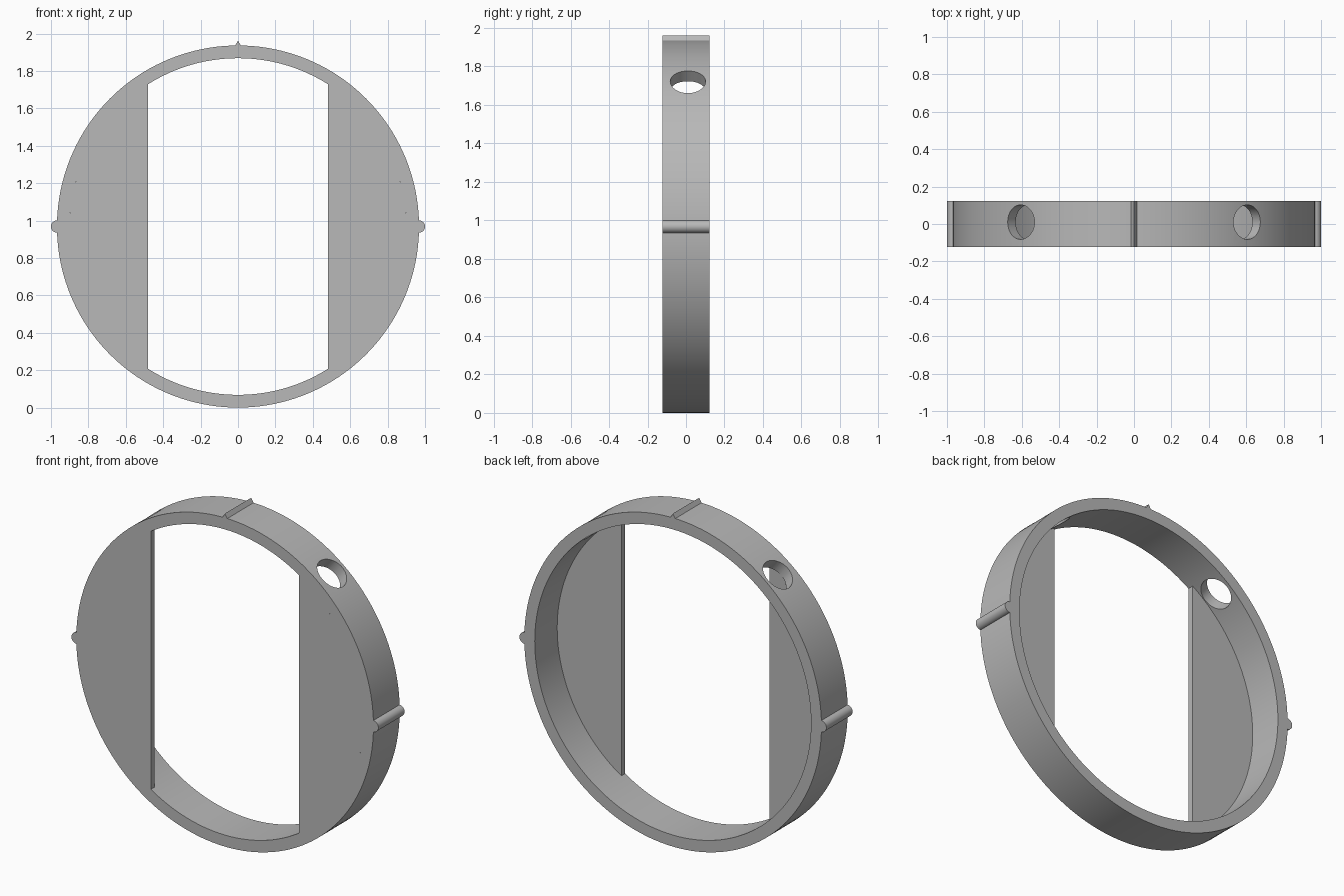
import bpy, bmesh
from math import sin, cos, acos, radians, pi
from mathutils import Matrix, Vector

if "Cube" in bpy.data.objects:
    bpy.data.objects.remove(bpy.data.objects["Cube"], do_unlink=True)

R_OUT, R_IN = 0.968, 0.90      # ring radii
HALF = 0.122                   # half depth of the ring
PLATE = 0.035                  # thickness of the side plates
EDGE = 0.482                   # inner straight edge of the plates
SEGS = 160
CENTRE = Vector((0, 0, R_OUT))

grey = bpy.data.materials.new("plain grey")
grey.use_nodes = True
colour = (0.48, 0.48, 0.48, 1)
grey.diffuse_color = colour
grey.node_tree.nodes["Principled BSDF"].inputs["Base Color"].default_value = colour


def finish(name, bm):
    bmesh.ops.recalc_face_normals(bm, faces=bm.faces)
    mesh = bpy.data.meshes.new(name)
    bm.to_mesh(mesh)
    bm.free()
    mesh.materials.append(grey)
    obj = bpy.data.objects.new(name, mesh)
    obj.location = CENTRE
    bpy.context.collection.objects.link(obj)
    return obj


def smooth(obj):
    bpy.ops.object.select_all(action='DESELECT')
    obj.select_set(True)
    bpy.context.view_layer.objects.active = obj
    bpy.ops.object.shade_smooth_by_angle(angle=radians(30))


def extrude_outline(name, points, y0, y1):
    """Closed x-z outline extruded along y."""
    bm = bmesh.new()
    face = bm.faces.new([bm.verts.new((x, y0, z)) for x, z in points])
    new = bmesh.ops.extrude_face_region(bm, geom=[face])["geom"]
    verts = [v for v in new if isinstance(v, bmesh.types.BMVert)]
    bmesh.ops.translate(bm, verts=verts, vec=(0, y1 - y0, 0))
    obj = finish(name, bm)
    smooth(obj)
    return obj


def arc(radius, start, end, count, cx=0):
    steps = [start + (end - start) * i / count for i in range(count + 1)]
    return [(cx + radius * cos(a), radius * sin(a)) for a in steps]


# Ring: rectangular section spun about the depth axis
bm = bmesh.new()
section = [(R_IN, -HALF), (R_OUT, -HALF), (R_OUT, HALF), (R_IN, HALF)]
loops = [[bm.verts.new((r * cos(a), y, r * sin(a))) for r, y in section]
         for a in (2 * pi * i / SEGS for i in range(SEGS))]
for i, a in enumerate(loops):
    b = loops[(i + 1) % SEGS]
    for j in range(4):
        k = (j + 1) % 4
        bm.faces.new((a[j], a[k], b[k], b[j]))
ring = finish("ring", bm)

# Two radial holes through the upper wall
for side in (-1, 1):
    angle = radians(51.2)
    axis = Vector((side * cos(angle), 0, sin(angle)))
    bm = bmesh.new()
    bmesh.ops.create_cone(
        bm, cap_ends=True, segments=48, radius1=0.092, radius2=0.092, depth=0.3,
        matrix=Matrix.Translation(axis * 0.93 + Vector((0, 0.01, 0)))
        @ axis.to_track_quat('Z', 'Y').to_matrix().to_4x4())
    cutter = finish("hole_cutter", bm)
    cutter.hide_render = True
    mod = ring.modifiers.new("hole", 'BOOLEAN')
    mod.operation, mod.solver, mod.object = 'DIFFERENCE', 'EXACT', cutter
    bpy.context.view_layer.objects.active = ring
    bpy.ops.object.modifier_apply(modifier=mod.name)
    bpy.data.objects.remove(cutter, do_unlink=True)
smooth(ring)

# Side plates (flush with the front) and rounded side ribs
half_angle = acos(EDGE / R_IN)
for side, word in ((1, "left"), (-1, "right")):
    plate = arc(R_IN, -half_angle, half_angle, 64)
    extrude_outline(word + "_plate", [(side * x, z) for x, z in plate],
                    -HALF, -HALF + PLATE)
    rib = arc(0.033, -pi / 2, pi / 2, 20, R_OUT - 0.001)
    extrude_outline(word + "_rib", [(side * x, z) for x, z in rib], -HALF, HALF)

# Pointed ridge on top
extrude_outline("top_ridge", [(-0.016, R_OUT - 0.001), (0.016, R_OUT - 0.001),
                              (0, R_OUT + 0.025)], -HALF, HALF)
